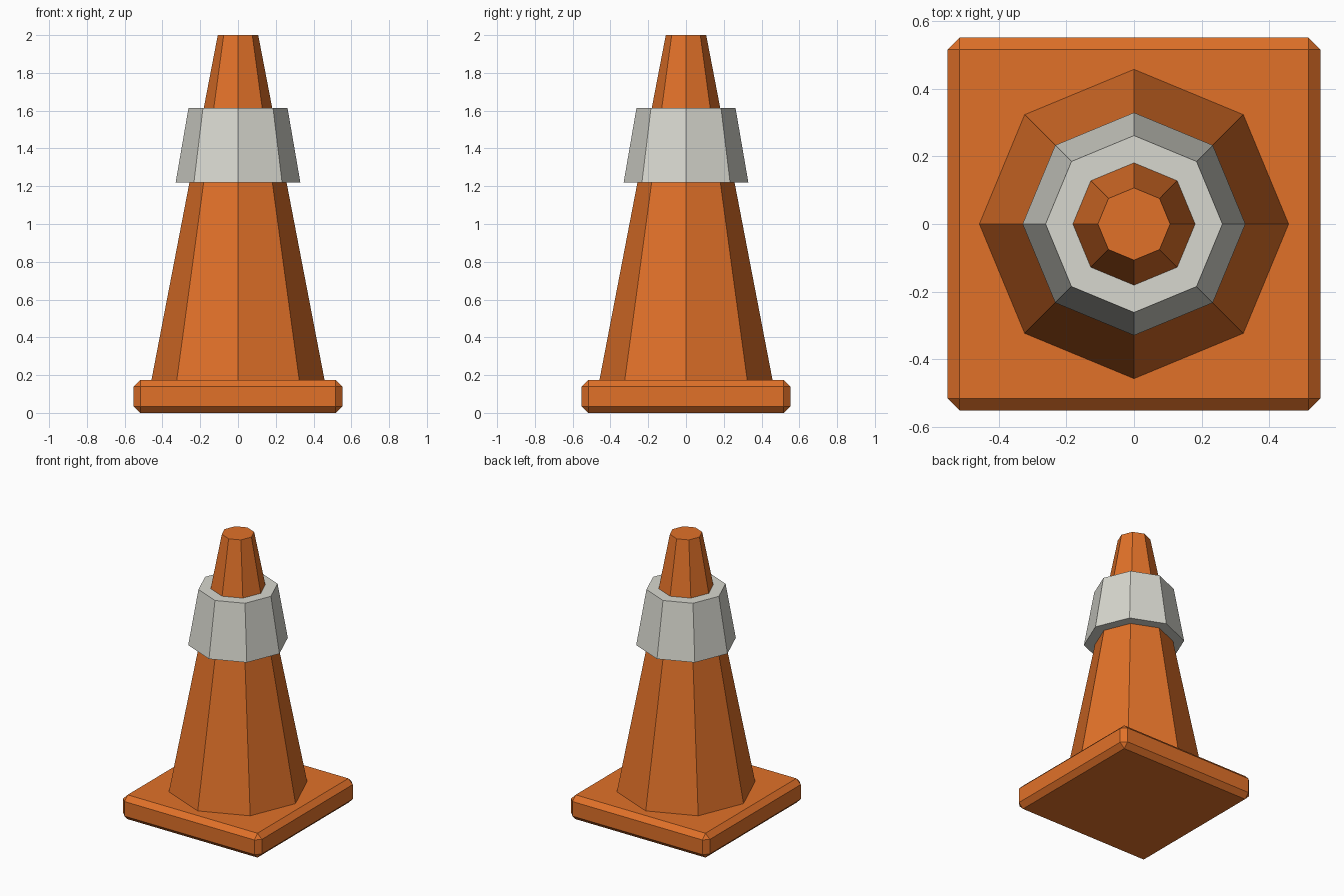
import bpy, bmesh, math

cube = bpy.data.objects.get("Cube")
if cube:
    bpy.data.objects.remove(cube, do_unlink=True)


def make_material(name, rgb):
    mat = bpy.data.materials.new(name)
    mat.use_nodes = True
    color = (*rgb, 1)
    mat.diffuse_color = color
    mat.node_tree.nodes["Principled BSDF"].inputs["Base Color"].default_value = color
    return mat


def add_object(name, bm, mat):
    mesh = bpy.data.meshes.new(name)
    bm.to_mesh(mesh)
    bm.free()
    mesh.materials.append(mat)
    obj = bpy.data.objects.new(name, mesh)
    bpy.context.collection.objects.link(obj)
    return obj


def tapered_octagon(name, z0, r0, z1, r1, mat):
    bm = bmesh.new()
    bmesh.ops.create_cone(bm, cap_ends=True, segments=8,
                          radius1=r0, radius2=r1, depth=z1 - z0)
    bmesh.ops.translate(bm, verts=bm.verts, vec=(0, 0, (z0 + z1) / 2))
    return add_object(name, bm, mat)


orange = make_material("orange", (0.75, 0.165, 0.022))
pale_grey = make_material("pale grey", (0.68, 0.68, 0.62))

# Square foot with chamfered edges
width, height = 1.104, 0.175
bm = bmesh.new()
bmesh.ops.create_cube(bm, size=1)
bmesh.ops.scale(bm, verts=bm.verts, vec=(width, width, height))
bmesh.ops.translate(bm, verts=bm.verts, vec=(0, 0, height / 2))
bmesh.ops.bevel(bm, geom=bm.edges[:], offset=0.035, segments=1, affect='EDGES')
add_object("base", bm, orange)

# Tapered body and the wide collar around it
tapered_octagon("cone_body", height, 0.458, 2.0, 0.107, orange)
tapered_octagon("reflective_collar", 1.22, 0.33, 1.615, 0.262, pale_grey)
